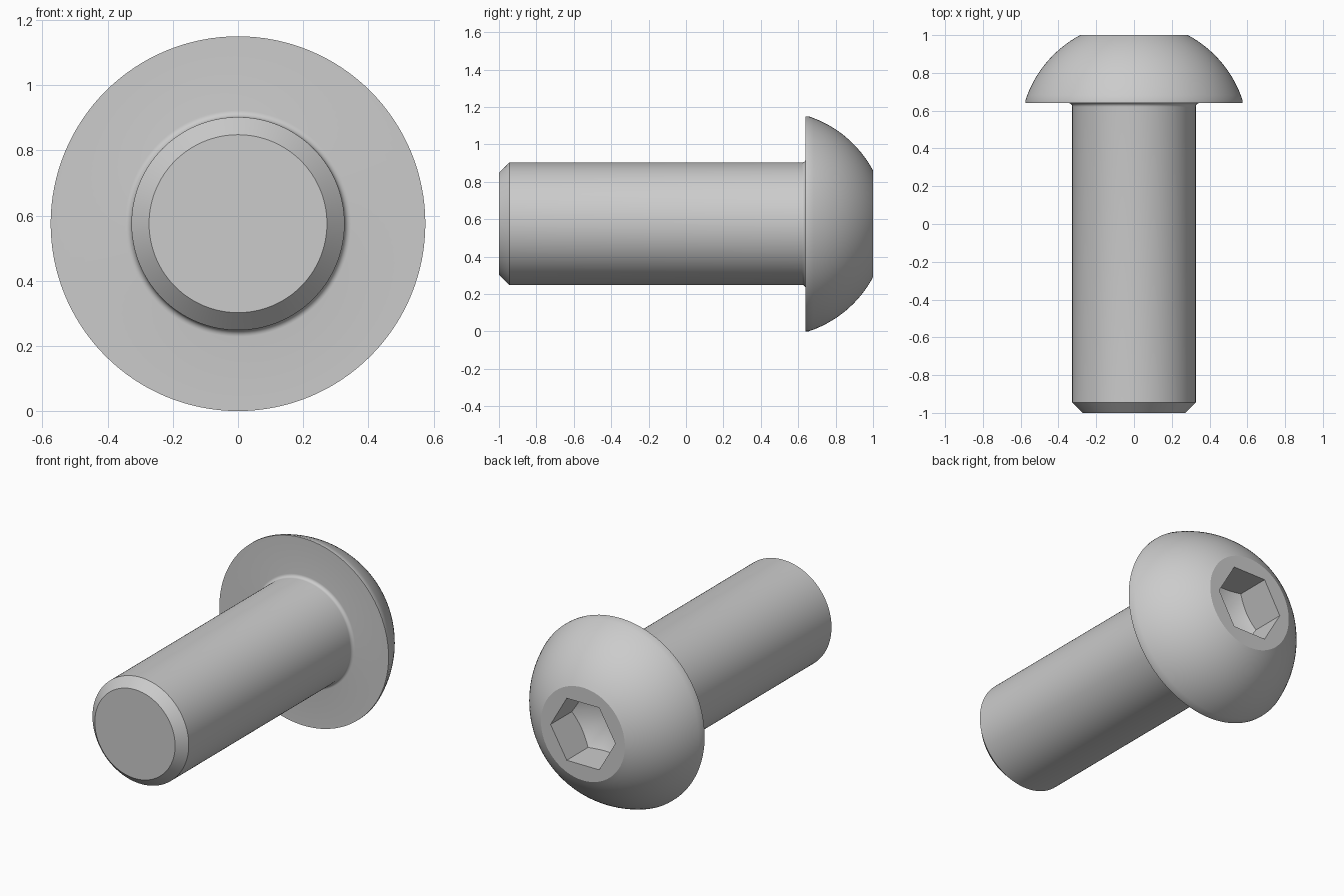
import bpy, bmesh, math
from mathutils import Matrix, Vector

cube = bpy.data.objects.get("Cube")
if cube:
    bpy.data.objects.remove(cube, do_unlink=True)

SEGMENTS = 128
HEAD_R, SHAFT_R, FLAT_R = 0.575, 0.327, 0.285
UNDER_Y, RIM_Y = 0.64, 0.655
FILLET = 0.02
HEX_R, HEX_DEPTH = 0.22, 0.206      # corner radius and depth at the corners
CENTRE = Vector((0, 0, HEAD_R))

steel = bpy.data.materials.new("grey steel")
steel.use_nodes = True
colour = (0.6, 0.6, 0.6, 1)
steel.diffuse_color = colour
steel.node_tree.nodes["Principled BSDF"].inputs["Base Color"].default_value = colour


def add_object(name, bm):
    bmesh.ops.recalc_face_normals(bm, faces=bm.faces)
    mesh = bpy.data.meshes.new(name)
    bm.to_mesh(mesh)
    bm.free()
    mesh.materials.append(steel)
    obj = bpy.data.objects.new(name, mesh)
    bpy.context.collection.objects.link(obj)
    return obj


def lathe(name, profile):
    """Revolve (radius, y) points around the long axis."""
    bm = bmesh.new()
    verts = [bm.verts.new((r, y, 0)) for r, y in profile]
    edges = [bm.edges.new(pair) for pair in zip(verts, verts[1:])]
    bmesh.ops.spin(bm, geom=verts + edges, cent=(0, 0, 0), axis=(0, 1, 0),
                   angle=math.tau, steps=SEGMENTS)
    bmesh.ops.remove_doubles(bm, verts=bm.verts, dist=1e-5)
    bmesh.ops.translate(bm, verts=bm.verts, vec=CENTRE)
    return add_object(name, bm)


def boolean(target, cutter, operation):
    mod = target.modifiers.new(operation, "BOOLEAN")
    mod.operation, mod.object, mod.solver = operation, cutter, "EXACT"
    bpy.context.view_layer.objects.active = target
    bpy.ops.object.modifier_apply(modifier=mod.name)
    bpy.data.objects.remove(cutter, do_unlink=True)


# Chamfered shank with a small fillet under the head
profile = [(0, -1), (0.273, -1), (SHAFT_R, -0.945)]
for i in range(7):
    a = math.pi / 2 * i / 6
    profile.append((SHAFT_R + FILLET * (1 - math.cos(a)),
                    UNDER_Y - FILLET * (1 - math.sin(a))))

# Domed head: rim, then an arc centred on the axis up to the flat top
profile += [(HEAD_R, UNDER_Y)]
arc_y = (FLAT_R**2 + 1 - HEAD_R**2 - RIM_Y**2) / (2 * (1 - RIM_Y))
arc_r = math.hypot(HEAD_R, RIM_Y - arc_y)
start = math.atan2(RIM_Y - arc_y, HEAD_R)
end = math.atan2(1 - arc_y, FLAT_R)
for i in range(17):
    a = start + (end - start) * i / 16
    profile.append((arc_r * math.cos(a), arc_y + arc_r * math.sin(a)))
profile.append((0, 1))
bolt = lathe("button_head_bolt", profile)

# Hexagonal socket, corners up and down, with a conical drilled floor
bm = bmesh.new()
turn = Matrix.Rotation(math.pi / 2, 4, "X") @ Matrix.Rotation(math.pi / 2, 4, "Z")
bmesh.ops.create_cone(bm, cap_ends=True, segments=6, radius1=HEX_R, radius2=HEX_R,
                      depth=1, matrix=Matrix.Translation(CENTRE + Vector((0, 1, 0))) @ turn)
socket = add_object("socket_cutter", bm)
slope = math.tan(math.radians(30))
wide = HEX_R + 0.05
floor_y = 1 - HEX_DEPTH
drill = lathe("drill_cutter", [(0, floor_y - HEX_R * slope),
                               (wide, floor_y + 0.05 * slope), (wide, 1.2), (0, 1.2)])
boolean(socket, drill, "INTERSECT")
socket.hide_render = True
boolean(bolt, socket, "DIFFERENCE")

# Smooth round surfaces, crisp edges
bpy.ops.object.select_all(action="DESELECT")
bolt.select_set(True)
bpy.context.view_layer.objects.active = bolt
bpy.ops.object.shade_smooth_by_angle(angle=math.radians(25))
